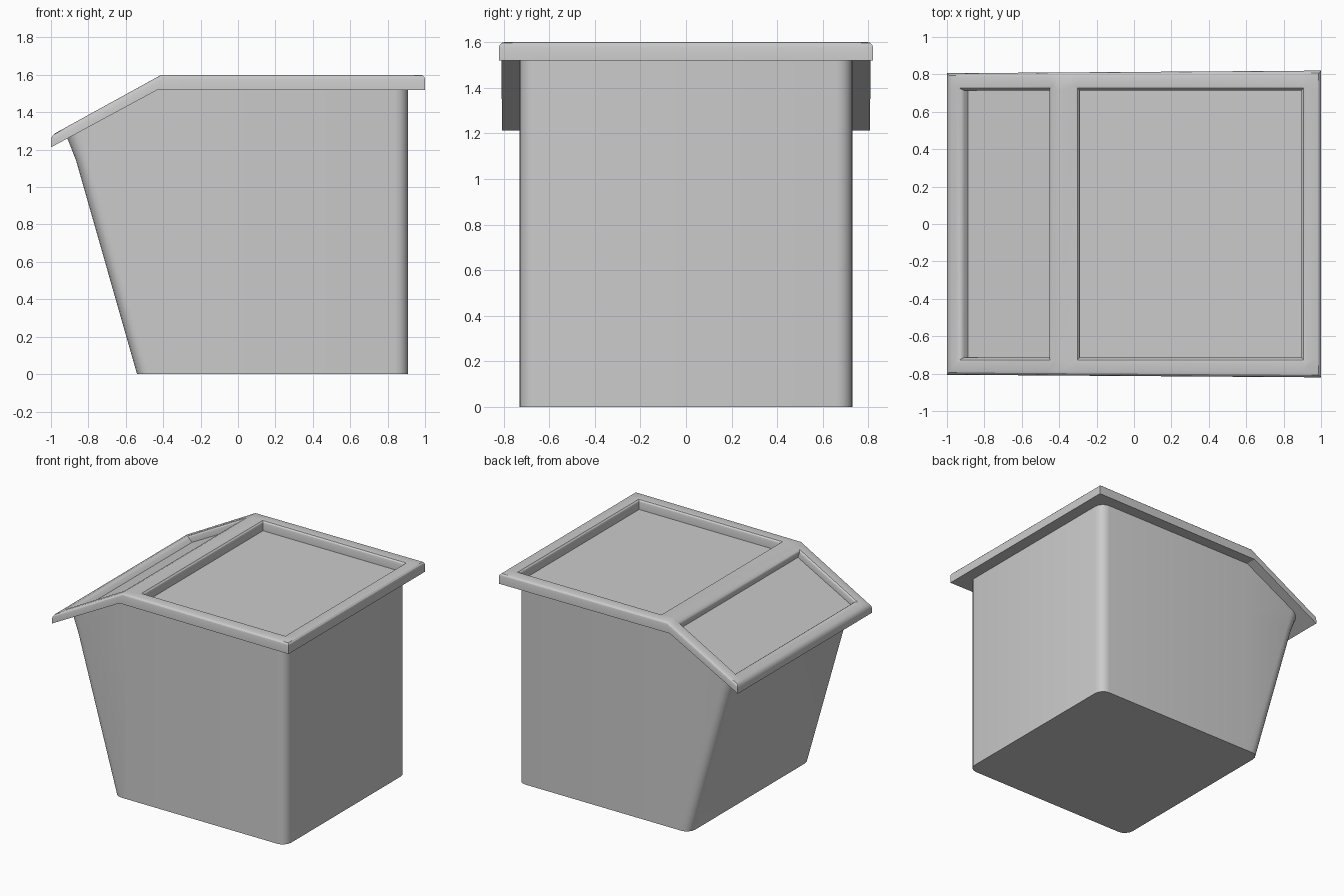
import bpy, bmesh, math

if "Cube" in bpy.data.objects:
    bpy.data.objects.remove(bpy.data.objects["Cube"])


def finish(name, bm):
    bmesh.ops.recalc_face_normals(bm, faces=bm.faces[:])
    mesh = bpy.data.meshes.new(name)
    bm.to_mesh(mesh)
    bm.free()
    ob = bpy.data.objects.new(name, mesh)
    bpy.context.collection.objects.link(ob)
    bpy.ops.object.select_all(action='DESELECT')
    ob.select_set(True)
    bpy.context.view_layer.objects.active = ob
    bpy.ops.object.shade_smooth_by_angle(angle=math.radians(28))
    return ob


HIP = -0.43


def under(x):
    """Height of the lid underside."""
    return 1.52 + min(0, x - HIP) * 0.54


# Lid: a bent frame with two recessed panels
xt = [-1, -0.925, -0.46, -0.41, -0.29, 0.895, 1]
xb = [-1, -0.885, -0.44, HIP, -0.29, 0.895, 1]
holes = {(1, 1), (4, 1)}
bm = bmesh.new()


def row(x, z):
    h = 0.813 + 0.007 * x
    return [bm.verts.new((x, y, z)) for y in (-h, -0.715, 0.715, h)]


top = [row(x, 1.60 + min(0, x + 0.41) * 0.55) for x in xt]
bot = [row(x, under(x)) for x in xb]
top_set = {v for r in top for v in r}


def cell(g, i, j):
    return [g[i][j], g[i + 1][j], g[i + 1][j + 1], g[i][j + 1]]


def wall(upper, lower):
    for k in range(len(upper)):
        n = (k + 1) % len(upper)
        bm.faces.new((upper[k], upper[n], lower[n], lower[k]))


for i in range(6):
    for j in range(3):
        bm.faces.new(cell(bot, i, j))
        t = cell(top, i, j)
        if (i, j) in holes:
            low = [bm.verts.new(b.co.lerp(a.co, 0.08))
                   for a, b in zip(t, cell(bot, i, j))]
            wall(t, low)
            bm.faces.new(low)
        else:
            bm.faces.new(t)


def outline(g):
    return ([r[0] for r in g] + g[-1][1:3]
            + [r[3] for r in reversed(g)] + [g[0][2], g[0][1]])


wall(outline(top), outline(bot))
bmesh.ops.recalc_face_normals(bm, faces=bm.faces[:])

# Round the outer top rim and the rims of the recesses
rim = [e for e in bm.edges if all(v in top_set for v in e.verts)
       and any(not all(v in top_set for v in f.verts) for f in e.link_faces)]
bmesh.ops.bevel(bm, geom=rim, offset=0.025, segments=3, profile=0.5,
                affect='EDGES', clamp_overlap=True)
finish("lid", bm)

# Body: rounded plan lofted through three levels, slanted and flared on the left
R, RIGHT, HALF = 0.07, 0.91, 0.73


def plan(left):
    pts = []
    for cx, cy, a0 in ((RIGHT - R, HALF - R, 0), (left + R, HALF - R, 90),
                       (left + R, R - HALF, 180), (RIGHT - R, R - HALF, 270)):
        for k in range(5):
            a = math.radians(a0 + k * 22.5)
            pts.append((cx + R * math.cos(a), cy + R * math.sin(a)))
        if a0 == 0:
            pts.append((HIP, HALF))
        if a0 == 180:
            pts.append((HIP, -HALF))
    return pts


bm = bmesh.new()
rings = []
for left, height in ((-0.54, lambda x: 0), (-0.865, lambda x: 1.14), (-0.912, under)):
    rings.append([bm.verts.new((x, y, height(x))) for x, y in plan(left)])
for a, b in zip(rings, rings[1:]):
    wall(a, b)
bm.faces.new(rings[0])
finish("bin_body", bm)
